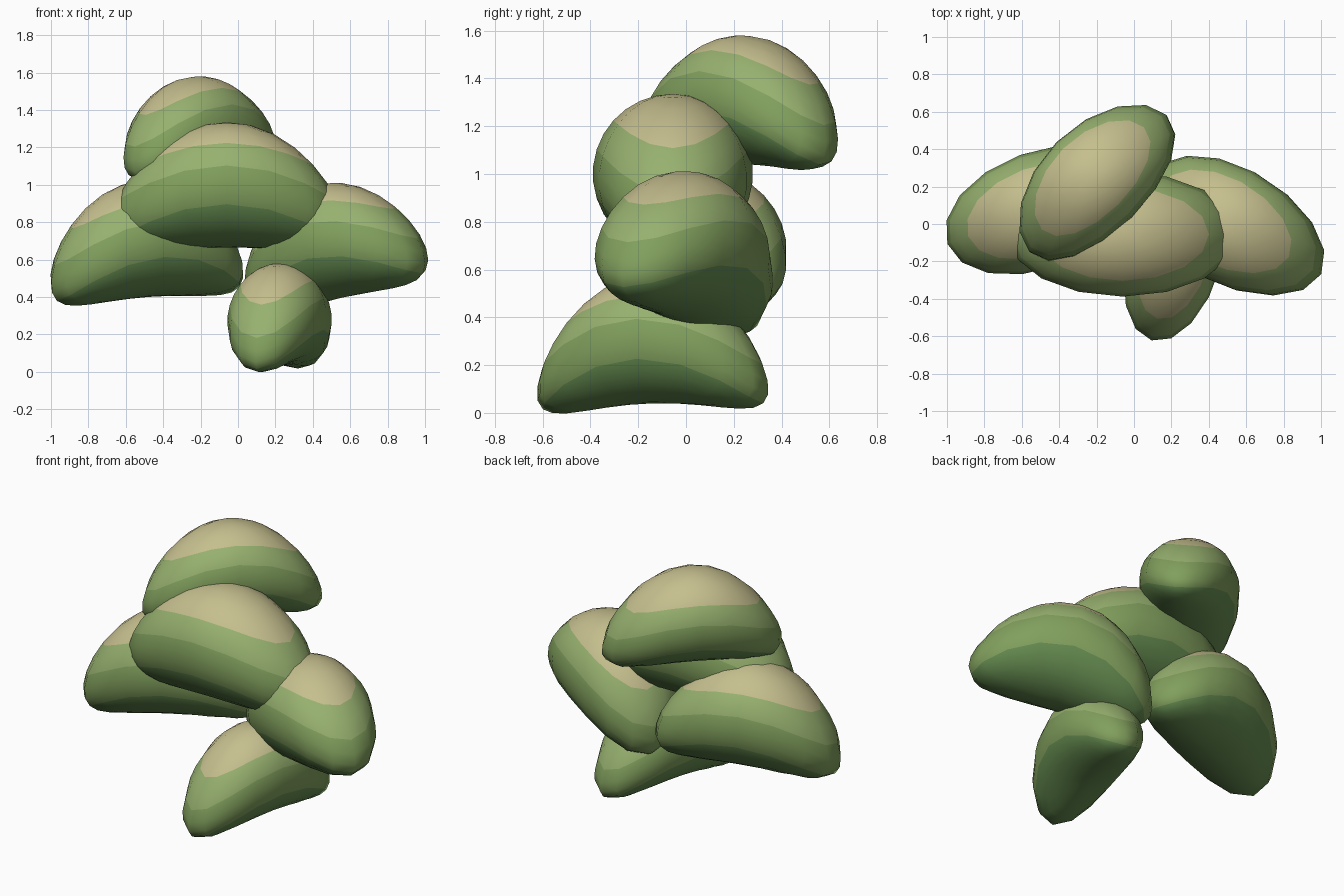
import bpy, bmesh
from math import radians
from mathutils import Matrix, Vector

if "Cube" in bpy.data.objects:
    bpy.data.objects.remove(bpy.data.objects["Cube"])


def material(name, rgb):
    m = bpy.data.materials.new(name)
    m.diffuse_color = (*rgb, 1)
    m.use_nodes = True
    m.node_tree.nodes["Principled BSDF"].inputs["Base Color"].default_value = m.diffuse_color
    return m


# Colour bands from crown to underside
MATS = [material("dry_tip", (0.56, 0.52, 0.27)),
        material("light_leaf", (0.31, 0.44, 0.16)),
        material("mid_leaf", (0.22, 0.35, 0.11)),
        material("dark_leaf", (0.13, 0.26, 0.08))]


def clump(name, centre, size, drop, yaw, pitch=0, roll=0):
    """Bean-shaped foliage clump: stretched sphere whose ends droop."""
    bm = bmesh.new()
    bmesh.ops.create_uvsphere(bm, u_segments=16, v_segments=15, radius=1)
    # Colour by height band before bending
    for f in bm.faces:
        f.smooth = True
        z = f.calc_center_median().z
        f.material_index = 0 if z > 0.66 else 1 if z > 0.309 else 2 if z > -0.309 else 3
    # Stretch, then droop both ends
    for v in bm.verts:
        x, y, z = v.co
        v.co = Vector((x * size[0], y * size[1], z * size[2] - drop * x * x))
    turn = (Matrix.Rotation(radians(yaw), 4, 'Z') @ Matrix.Rotation(radians(-pitch), 4, 'Y')
            @ Matrix.Rotation(radians(-roll), 4, 'X'))
    bm.transform(Matrix.Translation(centre) @ turn)
    me = bpy.data.meshes.new(name)
    bm.to_mesh(me)
    bm.free()
    for m in MATS:
        me.materials.append(m)
    ob = bpy.data.objects.new(name, me)
    bpy.context.collection.objects.link(ob)


# name, centre, half sizes, end droop, yaw, pitch (lifts +x end), roll (tips crown to +y)
clump("top_foliage", (-0.213, 0.237, 1.31), (0.52, 0.285, 0.27), 0.21, 45, 0, 8)
clump("centre_foliage", (-0.06, -0.055, 1.0), (0.62, 0.335, 0.335), 0.21, 0)
clump("left_foliage", (-0.5, 0.075, 0.71), (0.547, 0.315, 0.31), 0.22, 20, 4)
clump("right_foliage", (0.497, 0.0, 0.70), (0.54, 0.315, 0.31), 0.2, -28, 11)
clump("bottom_foliage", (0.222, -0.145, 0.31), (0.502, 0.257, 0.27), 0.22, 75, 1.5)
